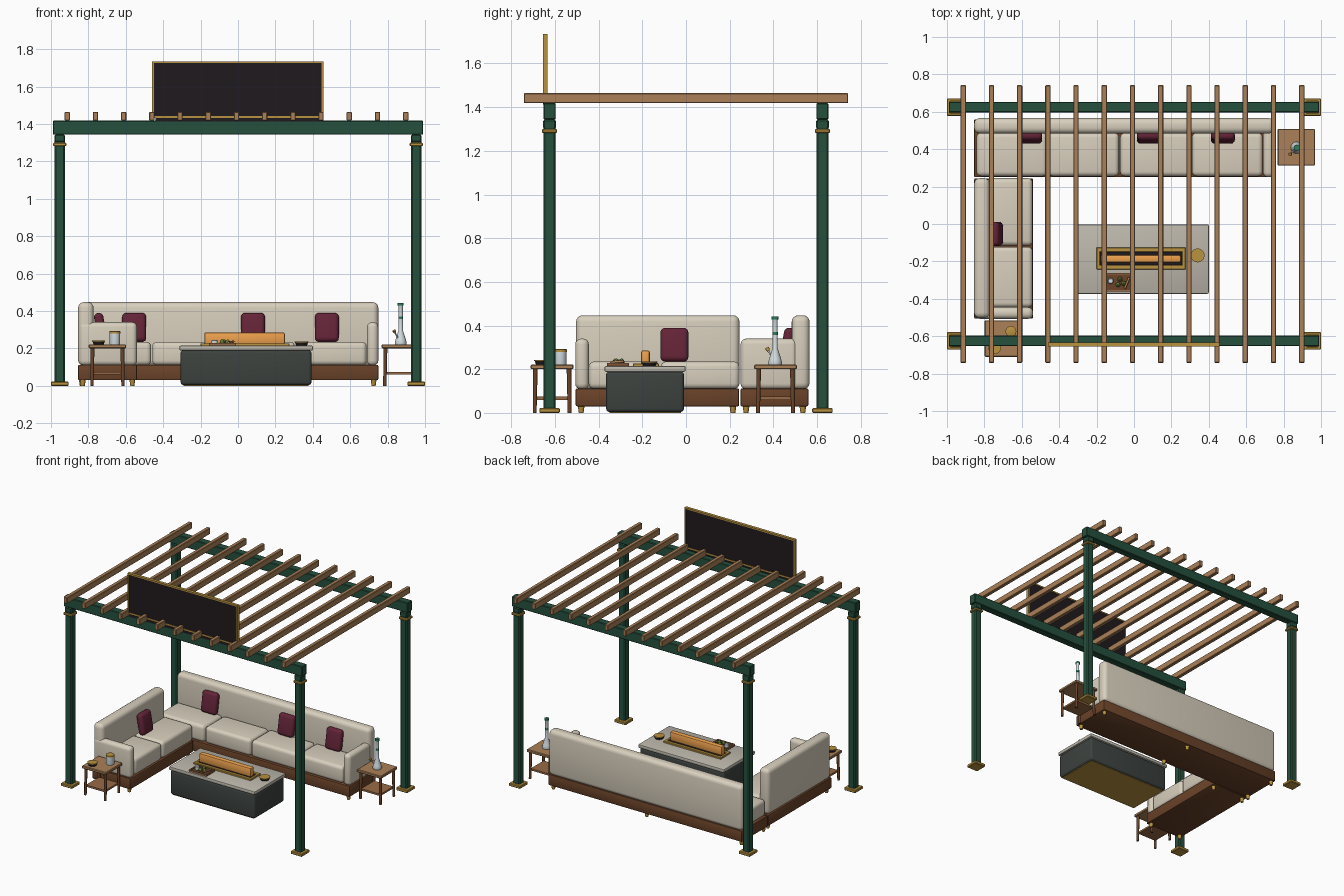
import bpy, bmesh, math
from mathutils import Matrix, Vector

if "Cube" in bpy.data.objects:
    bpy.data.objects.remove(bpy.data.objects["Cube"])


def material(name, hex_code):
    m = bpy.data.materials.new(name)
    rgb = [int(hex_code[i:i + 2], 16) / 255 for i in (0, 2, 4)]
    m.diffuse_color = [c / 12.92 if c < 0.04 else ((c + 0.055) / 1.055) ** 2.4 for c in rgb] + [1]
    m.use_nodes = True
    m.node_tree.nodes["Principled BSDF"].inputs["Base Color"].default_value = m.diffuse_color
    return m


GREEN = material("green_paint", "25503D")
WOOD = material("light_wood", "AA8058")
TABLE = material("side_table_wood", "986A45")
BROWN = material("dark_wood", "6B4329")
GOLD = material("brass", "B9923F")
CREAM = material("cream_fabric", "D8CFBD")
WINE = material("burgundy_fabric", "642438")
BLACK = material("black_panel", "201A1E")
STONE = material("pale_stone", "BDB8AC")
CHAR = material("charcoal", "3C423F")
FLAME = material("flame", "EFA24E")
GLASS = material("glass", "D5DEE2")
TEAL = material("green_glass", "2F7D5C")
LEAF = material("leaf", "667A35")


def finish(bm, name, mat):
    bmesh.ops.recalc_face_normals(bm, faces=bm.faces)
    me = bpy.data.meshes.new(name)
    bm.to_mesh(me)
    bm.free()
    ob = bpy.data.objects.new(name, me)
    bpy.context.collection.objects.link(ob)
    me.materials.append(mat)
    bpy.ops.object.select_all(action='DESELECT')
    ob.select_set(True)
    bpy.context.view_layer.objects.active = ob
    bpy.ops.object.shade_smooth_by_angle(angle=math.radians(35))
    return ob


def box(name, x, y, z, mat, r=0.0, seg=1):
    """Box from (min, max) ranges, with optional rounded edges."""
    bm = bmesh.new()
    bmesh.ops.create_cube(bm, size=1)
    for v in bm.verts:
        v.co = Vector([(a + b) / 2 + c * (b - a) for c, (a, b) in zip(v.co, (x, y, z))])
    if r:
        bmesh.ops.bevel(bm, geom=bm.edges[:], offset=r, segments=seg, profile=0.5, affect='EDGES')
    return finish(bm, name, mat)


def lathe(name, profile, loc, mat, n=20):
    """Revolve (radius, height) points about a vertical axis."""
    bm = bmesh.new()
    rings = [[bm.verts.new((loc[0] + r * math.cos(2 * math.pi * i / n),
                            loc[1] + r * math.sin(2 * math.pi * i / n), loc[2] + h))
              for i in range(n)] for r, h in profile]
    for a, b in zip(rings, rings[1:]):
        for i in range(n):
            bm.faces.new((a[i], a[(i + 1) % n], b[(i + 1) % n], b[i]))
    bm.faces.new(rings[0])
    bm.faces.new(rings[-1])
    return finish(bm, name, mat)


def rod(name, a, b, r, mat, r2=None, n=12):
    a, b = Vector(a), Vector(b)
    bm = bmesh.new()
    q = (b - a).to_track_quat('Z', 'Y').to_matrix().to_4x4()
    bmesh.ops.create_cone(bm, cap_ends=True, segments=n, radius1=r, radius2=r if r2 is None else r2,
                          depth=(b - a).length, matrix=Matrix.Translation((a + b) / 2) @ q)
    return finish(bm, name, mat)


def around(c, h):
    return (c - h, c + h)


# Pergola posts, feet and collars
for sx in (-1, 1):
    for sy in (-1, 1):
        x, y = sx * 0.953, sy * 0.625
        box("post", around(x, 0.027), around(y, 0.027), (0.01, 1.345), GREEN, 0.007)
        box("post_foot", around(x, 0.047), around(y, 0.047), (0, 0.022), GOLD, 0.004)
        box("post_collar", around(x, 0.035), around(y, 0.035), (1.282, 1.3), GOLD, 0.004)
        box("post_cap", around(x, 0.029), around(y, 0.029), (1.302, 1.343), GREEN, 0.006)

# Beams and rafters
for y in (-0.625, 0.625):
    box("beam", (-0.99, 0.99), around(y, 0.028), (1.343, 1.418), GREEN, 0.004)
for i in range(13):
    box("rafter", around(-0.913 + i * 0.1508, 0.014), (-0.742, 0.742), (1.418, 1.464), WOOD, 0.003)

# Blank sign board with brass frame
box("sign_panel", (-0.452, 0.45), (-0.653, -0.637), (1.435, 1.73), BLACK)
box("sign_rail", (-0.44, 0.455), (-0.655, -0.638), (1.412, 1.436), BLACK)
for z in (1.438, 1.73):
    box("sign_frame_rail", (-0.459, 0.457), (-0.656, -0.634), around(z, 0.005), GOLD)
for x in (-0.454, 0.452):
    box("sign_frame_stile", around(x, 0.005), (-0.656, -0.634), (1.433, 1.735), GOLD)

# Long sofa along the back
box("long_sofa_base", (-0.855, 0.75), (0.25, 0.56), (0.03, 0.112), BROWN, 0.006, 2)
box("long_sofa_back", (-0.855, 0.75), (0.484, 0.566), (0.108, 0.447), CREAM, 0.03, 4)
box("long_sofa_arm", (0.69, 0.75), (0.25, 0.51), (0.108, 0.34), CREAM, 0.026, 4)
for i in range(4):
    x0 = -0.845 + i * 0.384
    box("long_sofa_seat", (x0 + 0.003, x0 + 0.381), (0.255, 0.487), (0.11, 0.235), CREAM, 0.025, 4)

# Short sofa along the left
box("short_sofa_base", (-0.855, -0.54), (-0.505, 0.243), (0.03, 0.112), BROWN, 0.006, 2)
box("short_sofa_back", (-0.855, -0.772), (-0.503, 0.245), (0.108, 0.447), CREAM, 0.03, 4)
box("short_sofa_arm", (-0.85, -0.54), (-0.507, -0.445), (0.108, 0.34), CREAM, 0.026, 4)
for y0, y1 in ((-0.446, -0.122), (-0.116, 0.245)):
    box("short_sofa_seat", (-0.785, -0.542), (y0, y1), (0.11, 0.235), CREAM, 0.025, 4)

# Sofa feet
feet = [(x, y) for x in (-0.835, -0.05, 0.725) for y in (0.275, 0.535)]
feet += [(x, y) for x in (-0.83, -0.565) for y in (-0.48, 0.215)]
for x, y in feet:
    lathe("sofa_foot", [(0.011, 0), (0.016, 0.035)], (x, y, 0), GOLD, 12)


# Throw pillows leaning on the backs
def pillow(x, y, turn):
    ob = box("pillow", (-0.064, 0.064), (-0.025, 0.025), (-0.078, 0.078), WINE, 0.022, 4)
    ob.matrix_world = (Matrix.Translation((x, y, 0.312)) @ Matrix.Rotation(turn, 4, 'Z')
                       @ Matrix.Rotation(math.radians(-10), 4, 'X'))


for px in (-0.555, 0.08, 0.475):
    pillow(px, 0.464, 0)
pillow(-0.735, -0.053, math.pi / 2)

# Coffee table
box("table_body", (-0.307, 0.393), (-0.366, -0.009), (0.004, 0.19), CHAR, 0.016, 3)
box("table_plinth", (-0.292, 0.378), (-0.351, -0.024), (0, 0.01), GOLD)
box("table_top", (-0.313, 0.4), (-0.373, -0.002), (0.188, 0.215), STONE, 0.007, 2)

# Fire trough
box("fire_bed", (-0.195, 0.27), (-0.238, -0.13), (0.21, 0.221), BLACK)
for y in (-0.231, -0.137):
    box("trough_side", (-0.2, 0.275), around(y, 0.012), (0.212, 0.227), GOLD, 0.002)
for x in (-0.191, 0.266):
    box("trough_end", around(x, 0.009), (-0.243, -0.125), (0.212, 0.227), GOLD, 0.002)
box("flame_bar", (-0.18, 0.25), (-0.206, -0.166), (0.22, 0.286), FLAME, 0.009, 2)


def dish(name, x, y, z, r):
    lathe(name, [(r * 0.8, 0), (r, 0.02), (r * 0.8, 0.02), (r * 0.6, 0.009)], (x, y, z), BLACK)
    lathe(name + "_rim", [(r * 0.86, 0.017), (r * 1.03, 0.017), (r * 1.03, 0.022), (r * 0.86, 0.022)],
          (x, y, z), GOLD)


dish("table_ashtray", 0.34, -0.168, 0.214, 0.036)

# Small serving tray with trinkets
box("small_tray", (-0.155, -0.01), (-0.36, -0.262), (0.213, 0.221), BROWN)
for y in (-0.357, -0.265):
    box("tray_edge", (-0.155, -0.01), around(y, 0.004), (0.215, 0.229), TABLE)
for x in (-0.151, -0.014):
    box("tray_edge", around(x, 0.004), (-0.36, -0.262), (0.215, 0.229), TABLE)
lathe("tray_jar", [(0.016, 0), (0.016, 0.022), (0.012, 0.026)], (-0.125, -0.305, 0.22), GLASS, 14)
for x, y in ((-0.075, -0.295), (-0.055, -0.318), (-0.085, -0.325)):
    lathe("tray_herb", [(0.005, 0), (0.013, 0.009), (0.011, 0.02), (0.003, 0.028)], (x, y, 0.22), LEAF, 8)
rod("tray_roll", (-0.05, -0.345, 0.232), (-0.025, -0.285, 0.236), 0.006, WOOD)


# Side tables
def side_table(cx, cy):
    box("side_table_top", around(cx, 0.1), around(cy, 0.098), (0.2, 0.221), WOOD, 0.004)
    for sx in (-1, 1):
        for sy in (-1, 1):
            rod("side_table_leg", (cx + sx * 0.083, cy + sy * 0.08, 0),
                (cx + sx * 0.08, cy + sy * 0.077, 0.203), 0.009, BROWN, 0.011)
    box("side_table_shelf", around(cx, 0.08), around(cy, 0.077), (0.06, 0.074), TABLE)


side_table(0.868, 0.41)
side_table(-0.698, -0.613)

# Beaker-shaped water pipe on the right table
lathe("pipe_beaker", [(0.03, 0), (0.032, 0.006), (0.028, 0.025), (0.012, 0.075), (0.011, 0.2),
                      (0.015, 0.212), (0.009, 0.212)], (0.87, 0.408, 0.221), GLASS, 24)
for z, r in ((0.357, 0.013), (0.428, 0.016)):
    lathe("pipe_band", [(r, 0), (r, 0.014)], (0.87, 0.408, z), TEAL, 24)
rod("pipe_stem", (0.858, 0.396, 0.25), (0.838, 0.376, 0.287), 0.004, GLASS)
rod("pipe_bowl", (0.84, 0.378, 0.283), (0.834, 0.372, 0.296), 0.006, GOLD, 0.01)

# Candle and ashtray on the left table
lathe("candle_jar", [(0.027, 0), (0.028, 0.004), (0.028, 0.06)], (-0.658, -0.575, 0.221), GLASS)
lathe("candle_lid", [(0.029, 0.058), (0.029, 0.07), (0.025, 0.072)], (-0.658, -0.575, 0.221), GOLD)
dish("side_ashtray", -0.745, -0.66, 0.221, 0.034)
